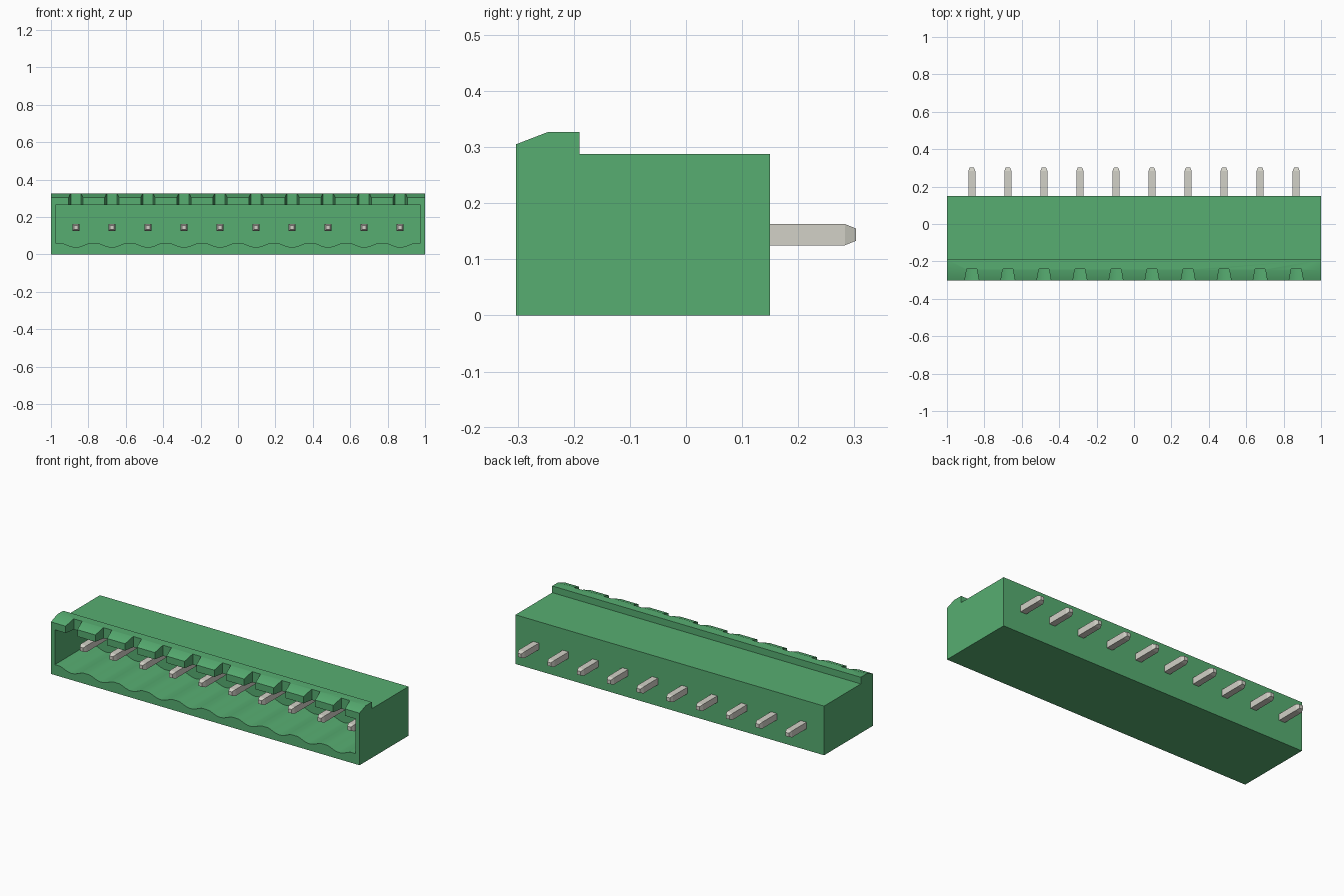
import bpy
import bmesh
import math
from mathutils import Vector

cube = bpy.data.objects.get("Cube")
if cube:
    bpy.data.objects.remove(cube, do_unlink=True)

COUNT = 10
PITCH = 0.1927
FRONT, BACK = -0.303, 0.15
CAVITY_BACK = 0.02
CAVITY_TOP = 0.265
PIN_Z = 0.144
pin_xs = [(i - (COUNT - 1) / 2) * PITCH for i in range(COUNT)]


def make_material(name, colour):
    mat = bpy.data.materials.new(name)
    mat.use_nodes = True
    rgba = (*colour, 1)
    mat.diffuse_color = rgba
    bsdf = next(n for n in mat.node_tree.nodes if n.type == 'BSDF_PRINCIPLED')
    bsdf.inputs["Base Color"].default_value = rgba
    return mat


green = make_material("green plastic", (0.095, 0.42, 0.166))
metal = make_material("grey metal", (0.645, 0.638, 0.571))


def add_prism(bm, points, offset):
    """Extrude a closed outline of 3D points along an offset."""
    face = bm.faces.new([bm.verts.new(p) for p in points])
    result = bmesh.ops.extrude_face_region(bm, geom=[face], use_keep_orig=True)
    moved = [v for v in result["geom"] if isinstance(v, bmesh.types.BMVert)]
    bmesh.ops.translate(bm, verts=moved, vec=Vector(offset))


def finish(name, bm, mat):
    bmesh.ops.recalc_face_normals(bm, faces=bm.faces)
    mesh = bpy.data.meshes.new(name)
    bm.to_mesh(mesh)
    bm.free()
    mesh.materials.append(mat)
    obj = bpy.data.objects.new(name, mesh)
    bpy.context.collection.objects.link(obj)
    return obj


# Housing: side profile with raised, chamfered front ridge
bm = bmesh.new()
profile = [(FRONT, 0), (BACK, 0), (BACK, 0.288), (-0.19, 0.288),
           (-0.19, 0.327), (-0.246, 0.327), (FRONT, 0.305)]
add_prism(bm, [(-1, y, z) for y, z in profile], (2, 0, 0))
housing = finish("housing", bm, green)

# Socket cavity: rectangular opening with a scalloped floor under each pin
HALF, FLOOR, DIP, STEPS = 0.075, 0.061, 0.022, 12
outline = [(0.975, CAVITY_TOP), (-0.975, CAVITY_TOP), (-0.975, FLOOR)]
for x in pin_xs:
    for s in range(STEPS + 1):
        t = 2 * s / STEPS - 1
        outline.append((x + HALF * t, FLOOR - DIP * math.cos(t * math.pi / 2) ** 1.3))
outline.append((0.975, FLOOR))
bm = bmesh.new()
add_prism(bm, [(x, FRONT - 0.05, z) for x, z in outline],
          (0, CAVITY_BACK - FRONT + 0.05, 0))
cavity_cutter = finish("cavity_cutter", bm, green)

# Tapered keying notches through the front ridge
bm = bmesh.new()
for x in pin_xs:
    notch = [(-0.038, FRONT), (-0.04, FRONT - 0.03), (0.04, FRONT - 0.03),
             (0.038, FRONT), (0.027, -0.241), (-0.027, -0.241)]
    add_prism(bm, [(x + dx, y, 0.2) for dx, y in notch], (0, 0, 0.2))
notch_cutter = finish("notch_cutter", bm, green)

for cutter in (cavity_cutter, notch_cutter):
    cutter.hide_render = True
    mod = housing.modifiers.new(cutter.name, 'BOOLEAN')
    mod.operation = 'DIFFERENCE'
    mod.solver = 'EXACT'
    mod.object = cutter

# Bake the cuts and discard the cutters
bpy.context.view_layer.update()
graph = bpy.context.evaluated_depsgraph_get()
cut_mesh = bpy.data.meshes.new_from_object(housing.evaluated_get(graph))
housing.modifiers.clear()
housing.data = cut_mesh
for cutter in (cavity_cutter, notch_cutter):
    bpy.data.objects.remove(cutter, do_unlink=True)

# Smooth scallops, sharp corners
bpy.context.view_layer.objects.active = housing
housing.select_set(True)
bpy.ops.object.shade_smooth_by_angle(angle=math.radians(25))
housing.select_set(False)

# Pins: square bars with tapered tips at both ends
sections = [(-0.21, 0.011), (-0.19, 0.019), (0.283, 0.019), (0.303, 0.011)]
for i, x in enumerate(pin_xs):
    bm = bmesh.new()
    rings = []
    for y, r in sections:
        rings.append([bm.verts.new((x + sx * r, y, PIN_Z + sz * r))
                      for sx, sz in ((-1, -1), (1, -1), (1, 1), (-1, 1))])
    for a, b in zip(rings, rings[1:]):
        for k in range(4):
            n = (k + 1) % 4
            bm.faces.new((a[k], a[n], b[n], b[k]))
    bm.faces.new(rings[0])
    bm.faces.new(rings[-1])
    finish(f"pin_{i + 1}", bm, metal)
